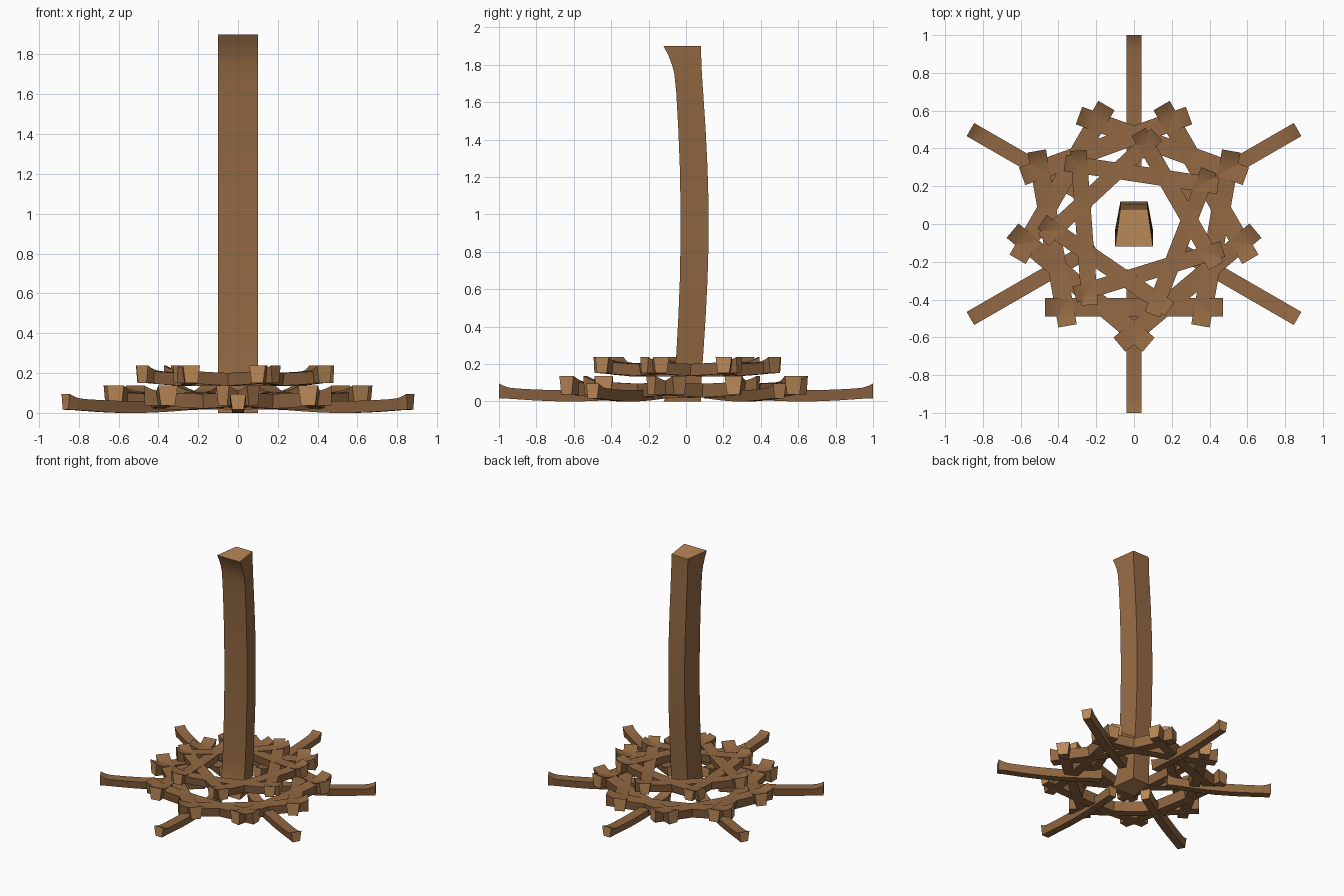
import bpy
from math import radians, cos, sin
from mathutils import Matrix

old = bpy.data.objects.get("Cube")
if old:
    bpy.data.objects.remove(old, do_unlink=True)


def material(name, rgb):
    m = bpy.data.materials.new(name)
    m.use_nodes = True
    m.diffuse_color = (*rgb, 1)
    m.node_tree.nodes["Principled BSDF"].inputs["Base Color"].default_value = (*rgb, 1)
    return m


bark = material("bark_brown", (0.29, 0.14, 0.055))
cut_wood = material("cut_wood_tan", (0.49, 0.25, 0.095))

LENGTH = 1.9
# Half of the bowed log: distance from middle, underside height, top height
half = [(0.13, 0.0, 0.15), (0.3, 0.005, 0.153), (0.5, 0.015, 0.161),
        (0.7, 0.028, 0.172), (0.8, 0.035, 0.182), (0.85, 0.037, 0.195),
        (0.9, 0.039, 0.214), (0.95, 0.04, 0.24)]
stations = [(-d, lo, hi) for d, lo, hi in reversed(half)] + half

# One bowed log with a tapered four-sided section, lying along x
verts, faces = [], []
for x, lo, hi in stations:
    verts += [(x, -0.072, lo), (x, 0.072, lo), (x, 0.1, hi), (x, -0.1, hi)]
last = 4 * (len(stations) - 1)
for s in range(0, last, 4):
    for k in range(4):
        n = (k + 1) % 4
        faces.append((s + k, s + 4 + k, s + 4 + n, s + n))
faces += [(0, 1, 2, 3), (last + 3, last + 2, last + 1, last)]
log_mesh = bpy.data.meshes.new("bowed_log")
log_mesh.from_pydata(verts, [], faces)
log_mesh.materials.append(bark)
log_mesh.materials.append(cut_wood)
for p in log_mesh.polygons[-2:]:
    p.material_index = 1

import bmesh
bm = bmesh.new()
bm.from_mesh(log_mesh)
bmesh.ops.recalc_face_normals(bm, faces=bm.faces)
bm.to_mesh(log_mesh)
bm.free()


def add_log(name, matrix):
    ob = bpy.data.objects.new(name, log_mesh)
    ob.matrix_world = matrix
    bpy.context.collection.objects.link(ob)
    return ob


def ring(name, count, start, radius, z, length, turn):
    """Logs spaced evenly around the post, turned from the outward direction."""
    for i in range(count):
        a = radians(start + 360 * i / count)
        add_log(f"{name}_{i + 1}",
                Matrix.Translation((radius * cos(a), radius * sin(a), z))
                @ Matrix.Rotation(a + radians(turn), 4, 'Z')
                @ Matrix.Scale(length / LENGTH, 4))


# Upright post, bowed towards the back
post = add_log("post", Matrix(((0, -1, 0, 0), (0, 0, -1, 0.12),
                               (1, 0, 0, 0.95), (0, 0, 0, 1))))

# Spokes on the ground, then two stacked rings of crossed logs
ring("ground_spoke", 6, -90, 0.62, 0.0, 0.76, 0)
ring("lower_ring_log", 9, -90, 0.44, 0.018, 0.94, 90)
ring("upper_ring_log", 7, -90 + 120 / 7, 0.265, 0.134, 0.82, 90)

# Smooth along the bow, sharp along the corners
bpy.ops.object.select_all(action='DESELECT')
post.select_set(True)
bpy.context.view_layer.objects.active = post
bpy.ops.object.shade_smooth_by_angle(angle=radians(35))
